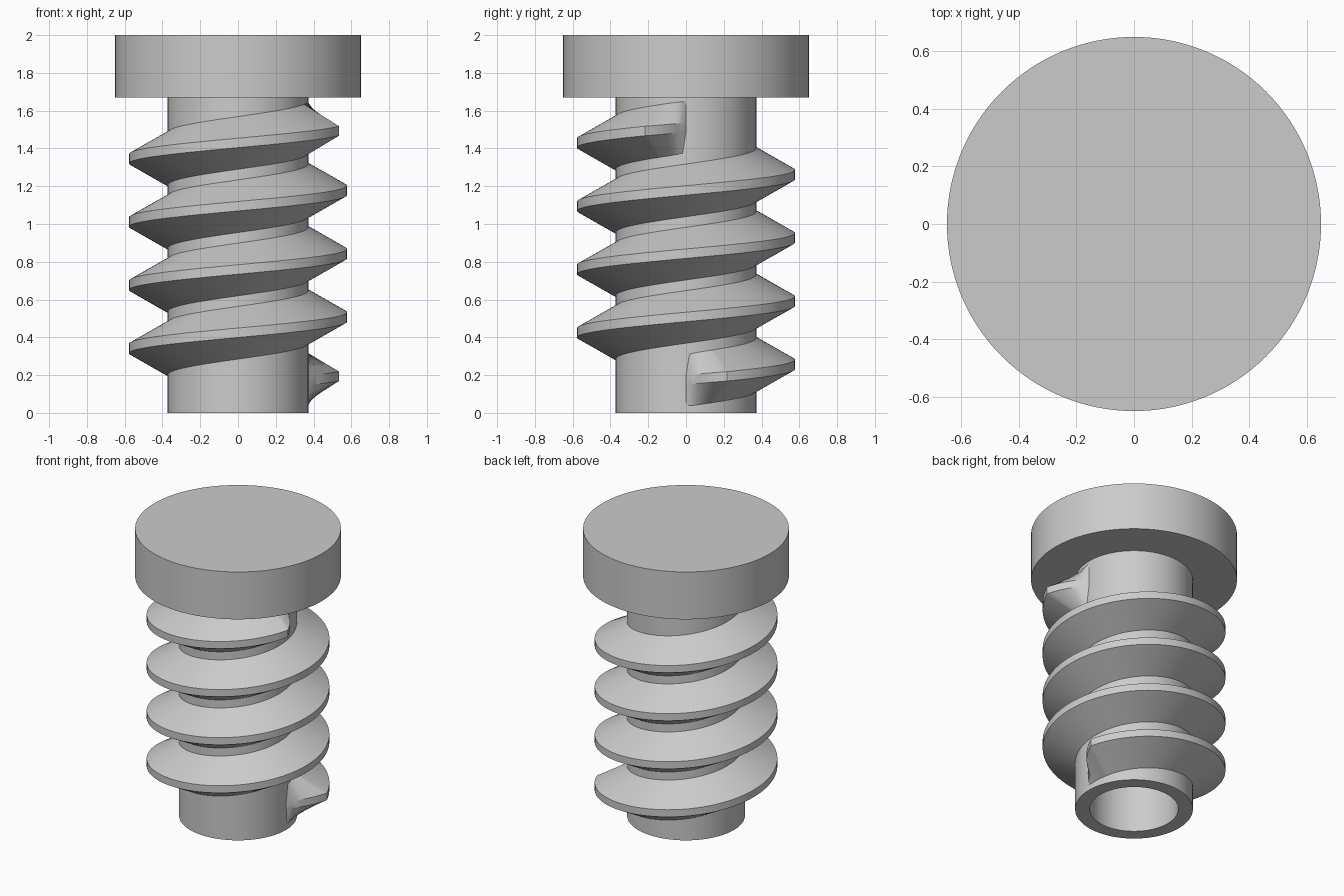
import bpy
import bmesh
import math

cube = bpy.data.objects.get("Cube")
if cube:
    bpy.data.objects.remove(cube, do_unlink=True)

HEAD_R, SHANK_R, BORE_R, CREST_R = 0.65, 0.372, 0.28, 0.577
HEAD_Z, TOP_Z = 1.67, 2.0
SEGMENTS = 128
PITCH, TURNS, START_Z = 0.335, 4, 0.173
ROOT_HALF, CREST_HALF = 0.14, 0.025
TAPER = math.radians(22)

grey = bpy.data.materials.new("plain grey")
colour = (0.6, 0.6, 0.6, 1)
grey.use_nodes = True
grey.diffuse_color = colour
grey.node_tree.nodes["Principled BSDF"].inputs["Base Color"].default_value = colour


def finish(name, bm):
    bmesh.ops.remove_doubles(bm, verts=bm.verts, dist=1e-5)
    bmesh.ops.recalc_face_normals(bm, faces=bm.faces)
    mesh = bpy.data.meshes.new(name)
    bm.to_mesh(mesh)
    bm.free()
    mesh.materials.append(grey)
    obj = bpy.data.objects.new(name, mesh)
    bpy.context.collection.objects.link(obj)
    bpy.ops.object.select_all(action="DESELECT")
    obj.select_set(True)
    bpy.context.view_layer.objects.active = obj
    bpy.ops.object.shade_smooth_by_angle(angle=math.radians(25))
    return obj


def bridge(bm, a, b):
    for i in range(len(a)):
        j = (i + 1) % len(a)
        bm.faces.new((a[i], a[j], b[j], b[i]))


def ring(bm, radius, z):
    angles = [2 * math.pi * i / SEGMENTS for i in range(SEGMENTS)]
    return [bm.verts.new((radius * math.cos(a), radius * math.sin(a), z)) for a in angles]


# Solid disc head, which also closes the top of the bore
bm = bmesh.new()
low, high = ring(bm, HEAD_R, HEAD_Z), ring(bm, HEAD_R, TOP_Z)
bridge(bm, low, high)
bm.faces.new(low)
bm.faces.new(high)
finish("head", bm)

# Hollow shank, open at the bottom
bm = bmesh.new()
rings = [ring(bm, r, z) for r, z in
         ((BORE_R, HEAD_Z), (BORE_R, 0), (SHANK_R, 0), (SHANK_R, HEAD_Z))]
for a, b in zip(rings, rings[1:]):
    bridge(bm, a, b)
finish("hollow_shank", bm)

# Right-handed thread, its crest ramping up from the shank at both ends
bm = bmesh.new()
end = TURNS * 2 * math.pi
steps = TURNS * SEGMENTS
angles = sorted({end * i / steps for i in range(steps + 1)} | {TAPER, end - TAPER})
sections = []
for a in angles:
    ramp = min(1, a / TAPER, (end - a) / TAPER)
    crest = SHANK_R + (CREST_R - SHANK_R) * ramp
    z = START_Z + PITCH * a / (2 * math.pi)
    profile = ((SHANK_R - 0.03, -ROOT_HALF), (SHANK_R - 0.001, -ROOT_HALF),
               (crest, -CREST_HALF), (crest, CREST_HALF),
               (SHANK_R - 0.001, ROOT_HALF), (SHANK_R - 0.03, ROOT_HALF))
    sections.append([bm.verts.new((r * math.cos(a), r * math.sin(a), z + h))
                     for r, h in profile])
for a, b in zip(sections, sections[1:]):
    bridge(bm, a, b)
bm.faces.new(sections[0])
bm.faces.new(sections[-1])
finish("screw_thread", bm)
